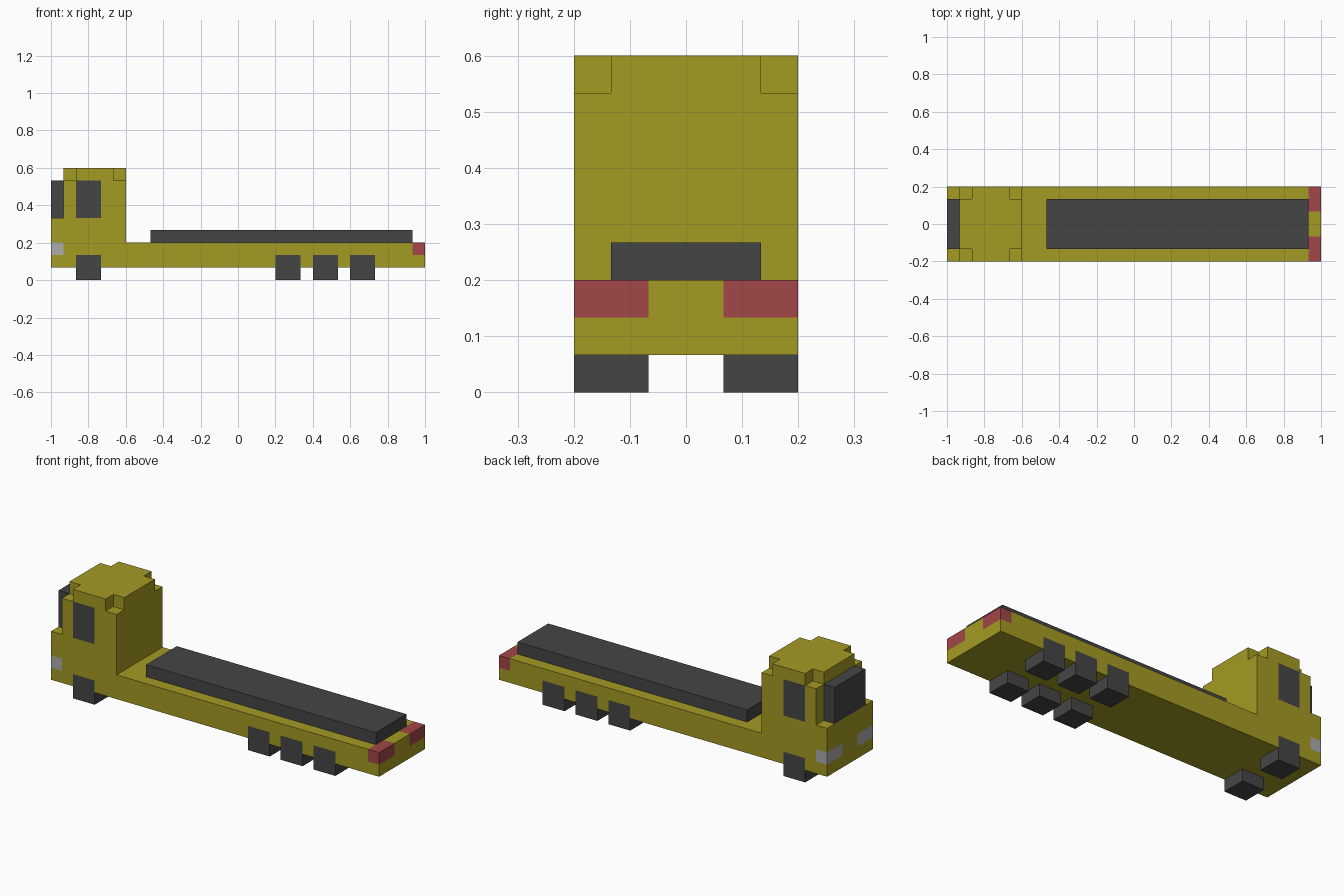
import bpy, bmesh
from mathutils import Vector

if "Cube" in bpy.data.objects:
    bpy.data.objects.remove(bpy.data.objects["Cube"])

U = 1 / 15  # one block


def material(name, r, g, b):
    def lin(c):
        c /= 255
        return c / 12.92 if c <= 0.04045 else ((c + 0.055) / 1.055) ** 2.4
    m = bpy.data.materials.new(name)
    m.diffuse_color = (lin(r), lin(g), lin(b), 1)
    m.use_nodes = True
    m.node_tree.nodes["Principled BSDF"].inputs["Base Color"].default_value = m.diffuse_color
    return m


YELLOW = material("yellow paint", 163, 155, 35)
DARK = material("dark grey", 69, 69, 69)
RED = material("tail light red", 162, 70, 71)
GREY = material("headlight grey", 172, 172, 172)


def finish(name, bm, mats):
    bmesh.ops.remove_doubles(bm, verts=bm.verts, dist=1e-5)
    bmesh.ops.recalc_face_normals(bm, faces=bm.faces)
    me = bpy.data.meshes.new(name)
    bm.to_mesh(me)
    bm.free()
    for m in mats:
        me.materials.append(m)
    ob = bpy.data.objects.new(name, me)
    bpy.context.collection.objects.link(ob)
    return ob


def box(name, lo, hi, mat):
    bm = bmesh.new()
    bmesh.ops.create_cube(bm, size=1)
    for v in bm.verts:
        v.co = Vector([(l + h) / 2 + c * (h - l) for c, l, h in zip(v.co, lo, hi)]) * U
    return finish(name, bm, [mat])


WHEELS = {"front": -13, "rear_a": 3, "rear_b": 6, "rear_c": 9}


# Body shape: low chassis, tall cab set back above the bonnet, notched roof
def solid(x, y, z):
    if not (-15 < x < 15 and abs(y) < 3 and 1 < z < 9):
        return False
    if z < 3:
        return True
    if x > -9:
        return False
    if z < 5:
        return True
    if x < -14:
        return False
    corner = abs(y) > 2 and (x < -13 or x > -10)
    return not (z > 8 and corner)


# Painted details: windows, wheel tops, tail lights, headlights
def paint(c, axis):
    x, y, z = c
    side = axis == 1 and abs(y) > 2.9
    if side and -13 < x < -11 and 5 < z < 8:
        return 1
    if side and z < 2 and any(w < x < w + 2 for w in WHEELS.values()):
        return 1
    if 2 < z <= 3 and abs(y) > 1:
        if x > 14:
            return 2
        if x < -14:
            return 3
    return 0


# Body skin: walls wherever a solid cell meets an empty one
cuts = [[-15, -14, -13, -11, -10, -9, 3, 5, 6, 8, 9, 11, 14, 15],
        [-3, -2, -1, 1, 2, 3], [1, 2, 3, 5, 8, 9]]
bm = bmesh.new()
for axis in range(3):
    a, b = [i for i in range(3) if i != axis]
    for p in cuts[axis]:
        for a0, a1 in zip(cuts[a], cuts[a][1:]):
            for b0, b1 in zip(cuts[b], cuts[b][1:]):
                c = [0, 0, 0]
                c[axis], c[a], c[b] = p, (a0 + a1) / 2, (b0 + b1) / 2
                below, above = list(c), list(c)
                below[axis] -= 0.1
                above[axis] += 0.1
                if solid(*below) == solid(*above):
                    continue
                ring = []
                for s, t in ((a0, b0), (a1, b0), (a1, b1), (a0, b1)):
                    q = Vector(c)
                    q[a], q[b] = s, t
                    ring.append(bm.verts.new(q * U))
                bm.faces.new(ring).material_index = paint(c, axis)
finish("truck_body", bm, [YELLOW, DARK, RED, GREY])

# Windscreen and load bed
box("windscreen", (-15, -2, 5), (-14, 2, 8), DARK)
box("load_bed", (-7, -2, 3), (14, 2, 4), DARK)

# Wheels below the chassis, mirrored left and right
for label, x in WHEELS.items():
    box(label + "_wheel_right", (x, -3, 0), (x + 2, -1, 1), DARK)
    box(label + "_wheel_left", (x, 1, 0), (x + 2, 3, 1), DARK)
